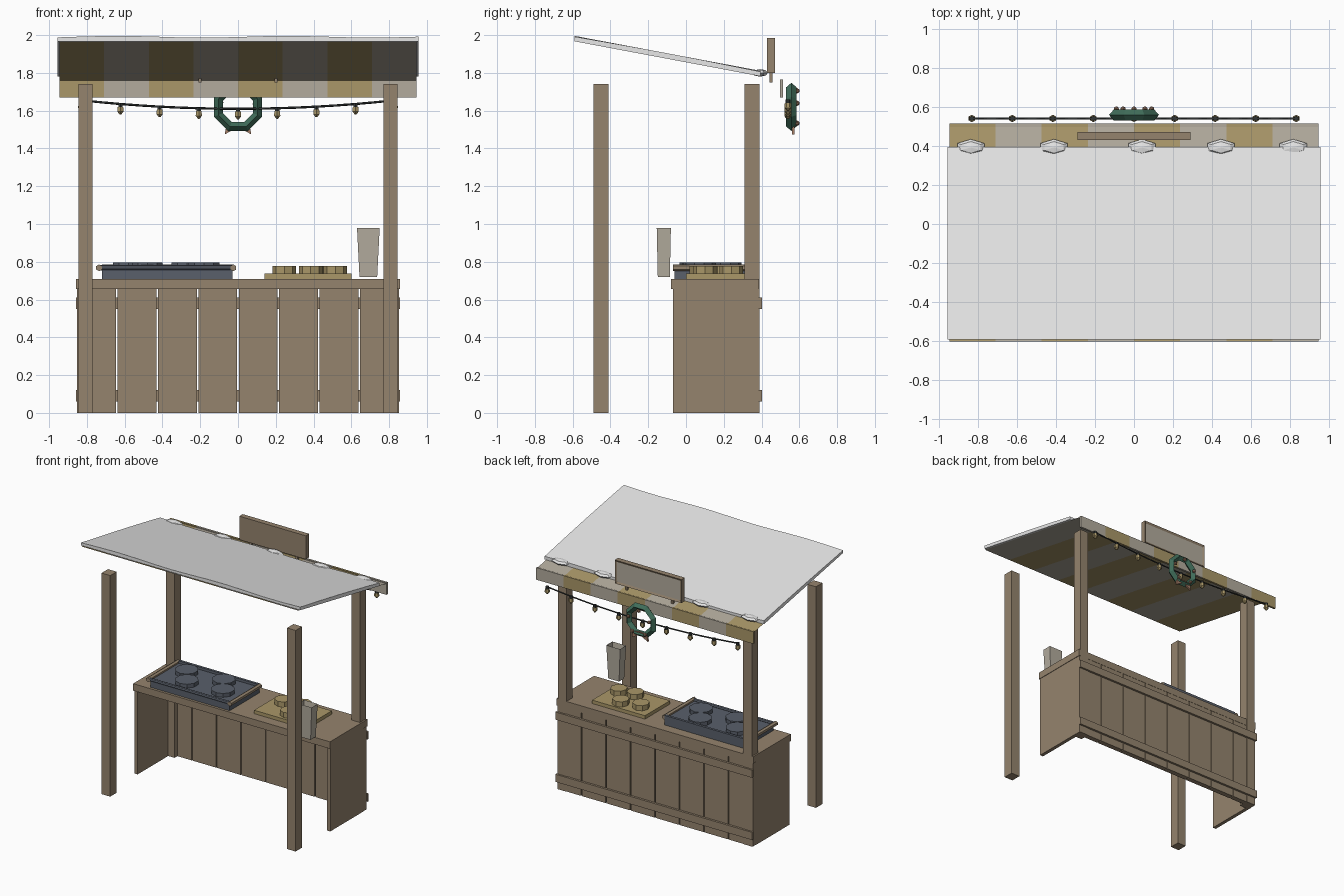
import bpy, bmesh, math
from mathutils import Vector, Matrix

old = bpy.data.objects.get("Cube")
if old:
    bpy.data.objects.remove(old, do_unlink=True)


def material(name, r, g, b):
    m = bpy.data.materials.new(name)
    m.use_nodes = True
    m.diffuse_color = (r, g, b, 1)
    m.node_tree.nodes["Principled BSDF"].inputs["Base Color"].default_value = (r, g, b, 1)
    return m


WOOD = material("brown wood", .30, .23, .155)
TAN = material("golden tan", .40, .31, .14)
CREAM = material("cream cloth", .45, .41, .34)
SNOW = material("snow white", .80, .80, .80)
IRON = material("dark iron", .10, .115, .145)
CORD = material("dark cord", .03, .035, .035)
GREEN = material("pine green", .05, .15, .10)
RIBBON = material("ribbon red", .36, .20, .13)


def make(name, bm, *mats):
    bmesh.ops.recalc_face_normals(bm, faces=bm.faces)
    me = bpy.data.meshes.new(name)
    bm.to_mesh(me)
    bm.free()
    for m in mats:
        me.materials.append(m)
    ob = bpy.data.objects.new(name, me)
    bpy.context.collection.objects.link(ob)
    return ob


def add_box(bm, x, y, z):
    """x, y, z are (low, high) pairs."""
    c = Vector([sum(p) / 2 for p in (x, y, z)])
    s = [p[1] - p[0] for p in (x, y, z)]
    return bmesh.ops.create_cube(bm, size=1, matrix=Matrix.Translation(c) @ Matrix.Diagonal((*s, 1)))["verts"]


def box(name, x, y, z, mat):
    bm = bmesh.new()
    add_box(bm, x, y, z)
    return make(name, bm, mat)


def cone(name, at, r1, r2, depth, sides, mat, axis="Z"):
    bm = bmesh.new()
    turn = {"X": Matrix.Rotation(math.pi / 2, 4, "Y"), "Y": Matrix.Rotation(math.pi / 2, 4, "X"),
            "Z": Matrix.Identity(4)}[axis]
    bmesh.ops.create_cone(bm, cap_ends=True, segments=sides, radius1=r1, radius2=r2, depth=depth,
                          matrix=Matrix.Translation(at) @ turn)
    return make(name, bm, mat)


# Posts and counter sides
for sx, side in ((-1, "right"), (1, "left")):
    x = sorted((sx * .77, sx * .845))
    box(f"front_post_{side}", x, (-.49, -.41), (0, 1.74), WOOD)
    box(f"back_post_{side}", x, (.31, .388), (0, 1.74), WOOD)
    box(f"counter_side_{side}", sorted((sx * .825, sx * .853)), (-.07, .345), (0, .655), WOOD)

# Counter top, planks and battens
box("counter_top", (-.857, .857), (-.08, .387), (.655, .71), WOOD)
pitch = 1.71 / 8
for i in range(8):
    x = -.855 + i * pitch
    box(f"counter_plank_{i + 1}", (x + .004, x + pitch - .004), (.345, .385), (0, .655), WOOD)
for name, z in (("lower_batten", .06), ("upper_batten", .55)):
    box(name, (-.857, .857), (.385, .402), (z, z + .06), WOOD)

# Griddle with rails, handles and round pans
box("griddle", (-.72, -.03), (-.06, .31), (.71, .765), IRON)
box("griddle_back_rim", (-.72, -.03), (.29, .31), (.765, .785), IRON)
cone("griddle_rail", (-.38, -.055, .768), .014, .014, .71, 8, IRON, "X")
for x in (-.735, -.025):
    cone("griddle_handle", (x, .12, .768), .018, .018, .38, 6, WOOD, "Y")
for x, y in ((-.58, .19), (-.48, .05), (-.27, .21), (-.18, .07)):
    cone("griddle_round", (x, y, .779), .085, .085, .032, 10, IRON)

# Serving tray with buns
box("tray", (.14, .60), (0, .31), (.71, .737), TAN)
for x, y in ((.245, .21), (.40, .24), (.515, .10), (.385, .08)):
    cone("bun", (x, y, .757), .062, .062, .04, 8, TAN)

# Tapered paper bag with an open top
bm = bmesh.new()
verts = add_box(bm, (.63, .75), (-.155, -.08), (.72, .98))
for v in verts:
    if v.co.z < .8:
        v.co.x = .69 + (v.co.x - .69) * .78
        v.co.y = -.1175 + (v.co.y + .1175) * .85
top = [f for f in bm.faces if f.calc_center_median().z > .97]
bmesh.ops.inset_region(bm, faces=top, thickness=.008)
bmesh.ops.translate(bm, verts=top[0].verts, vec=(0, 0, -.05))
make("paper_bag", bm, CREAM)


def slope(y):
    return 1.965 - (y + .6) * .188


# Striped canopy cloth and valance
bm = bmesh.new()
vb = bmesh.new()
stripe = .945 * 2 / 8
for i in range(8):
    a, b = -.945 + i * stripe, -.945 + (i + 1) * stripe
    pts = [(a, -.6), (b, -.6), (b, .505), (a, .505)]
    f = bm.faces.new([bm.verts.new((x, y, slope(y))) for x, y in pts])
    f.material_index = i % 2
    n = len(vb.faces)
    add_box(vb, (a, b), (.497, .513), (1.67, 1.765))
    vb.faces.ensure_lookup_table()
    for f in vb.faces[n:]:
        f.material_index = i % 2
make("canopy_cloth", bm, TAN, CREAM)
make("valance", vb, TAN, CREAM)

# Gently uneven snow sheet over the canopy
bm = bmesh.new()
bmesh.ops.create_grid(bm, x_segments=12, y_segments=6, size=1)
base = list(bm.faces)
for v in bm.verts:
    x, y = v.co.x * .955, -.0975 + v.co.y * .4925
    v.co = (x, y, slope(y) + .004)
up = bmesh.ops.extrude_face_region(bm, geom=base)["geom"]
for v in [g for g in up if isinstance(g, bmesh.types.BMVert)]:
    v.co.z += .024 + .005 * math.sin(v.co.x * 7 + 1.5 + v.co.y * 3)
make("snow_sheet", bm, SNOW)
for i, x in enumerate((-.835, -.41, .04, .445, .815)):
    bm = bmesh.new()
    bmesh.ops.create_uvsphere(bm, u_segments=6, v_segments=4, radius=1,
                              matrix=Matrix.Translation((x, .392, 1.80)) @ Matrix.Diagonal((.08, .042, .02, 1)))
    make(f"snow_lump_{i + 1}", bm, SNOW)

# Sign board with recessed panel and two pegs
bm = bmesh.new()
add_box(bm, (-.29, .29), (.43, .472), (1.80, 1.985))
face = [f for f in bm.faces if f.calc_center_median().y > .47]
bmesh.ops.inset_region(bm, faces=face, thickness=.022)
bmesh.ops.translate(bm, verts=face[0].verts, vec=(0, -.008, 0))
face[0].material_index = 1
make("sign_board", bm, WOOD, CREAM)
for x in (-.2, .2):
    box("sign_peg", (x - .008, x + .008), (.442, .458), (1.75, 1.80), WOOD)


# Sagging light string with bulbs
def sag(x):
    return 1.61 + .045 * (x / .83) ** 2


cu = bpy.data.curves.new("light_cord", "CURVE")
cu.dimensions = "3D"
cu.bevel_depth = .006
cu.bevel_resolution = 0
sp = cu.splines.new("POLY")
sp.points.add(16)
for i, p in enumerate(sp.points):
    x = -.83 + i * 1.66 / 16
    p.co = (x, .54, sag(x), 1)
cu.materials.append(CORD)
bpy.context.collection.objects.link(bpy.data.objects.new("light_cord", cu))
for i in range(9):
    x = -.83 + i * 1.66 / 8
    z = sag(x)
    cone("bulb_socket", (x, .54, z - .006), .013, .013, .022, 6, CORD)
    cone("bulb_body", (x, .54, z - .028), .019, .017, .026, 6, TAN)
    cone("bulb_tip", (x, .54, z - .048), .005, .019, .016, 6, TAN)

# Wreath: eight-sided ring with a four-sided section
bm = bmesh.new()
rings = []
for i in range(8):
    a = math.tau * (i + .5) / 8
    ring = []
    for j in range(4):
        t = math.tau * j / 4
        r = .112 + .026 * math.cos(t)
        ring.append(bm.verts.new((r * math.cos(a), .558 + .028 * math.sin(t), 1.62 + r * math.sin(a))))
    rings.append(ring)
for i in range(8):
    p, q = rings[i], rings[(i + 1) % 8]
    for j in range(4):
        bm.faces.new((p[j], q[j], q[(j + 1) % 4], p[(j + 1) % 4]))
make("wreath", bm, GREEN)
for i in range(5):
    a = math.tau * i / 5 + math.pi / 2
    bm = bmesh.new()
    bmesh.ops.create_icosphere(bm, subdivisions=1, radius=.015, matrix=Matrix.Translation(
        (.095 * math.cos(a), .588, 1.61 + .095 * math.sin(a))))
    make("wreath_berry", bm, RIBBON)

# Ribbon bow tails
for s in (-1, 1):
    bm = bmesh.new()
    pts = [(0, 1.535), (s * .022, 1.50), (s * .07, 1.475), (s * .06, 1.53)]
    f = bm.faces.new([bm.verts.new((x, .575, z)) for x, z in pts])
    ex = bmesh.ops.extrude_face_region(bm, geom=[f])["geom"]
    bmesh.ops.translate(bm, verts=[g for g in ex if isinstance(g, bmesh.types.BMVert)], vec=(0, -.015, 0))
    make("bow_tail", bm, RIBBON)
